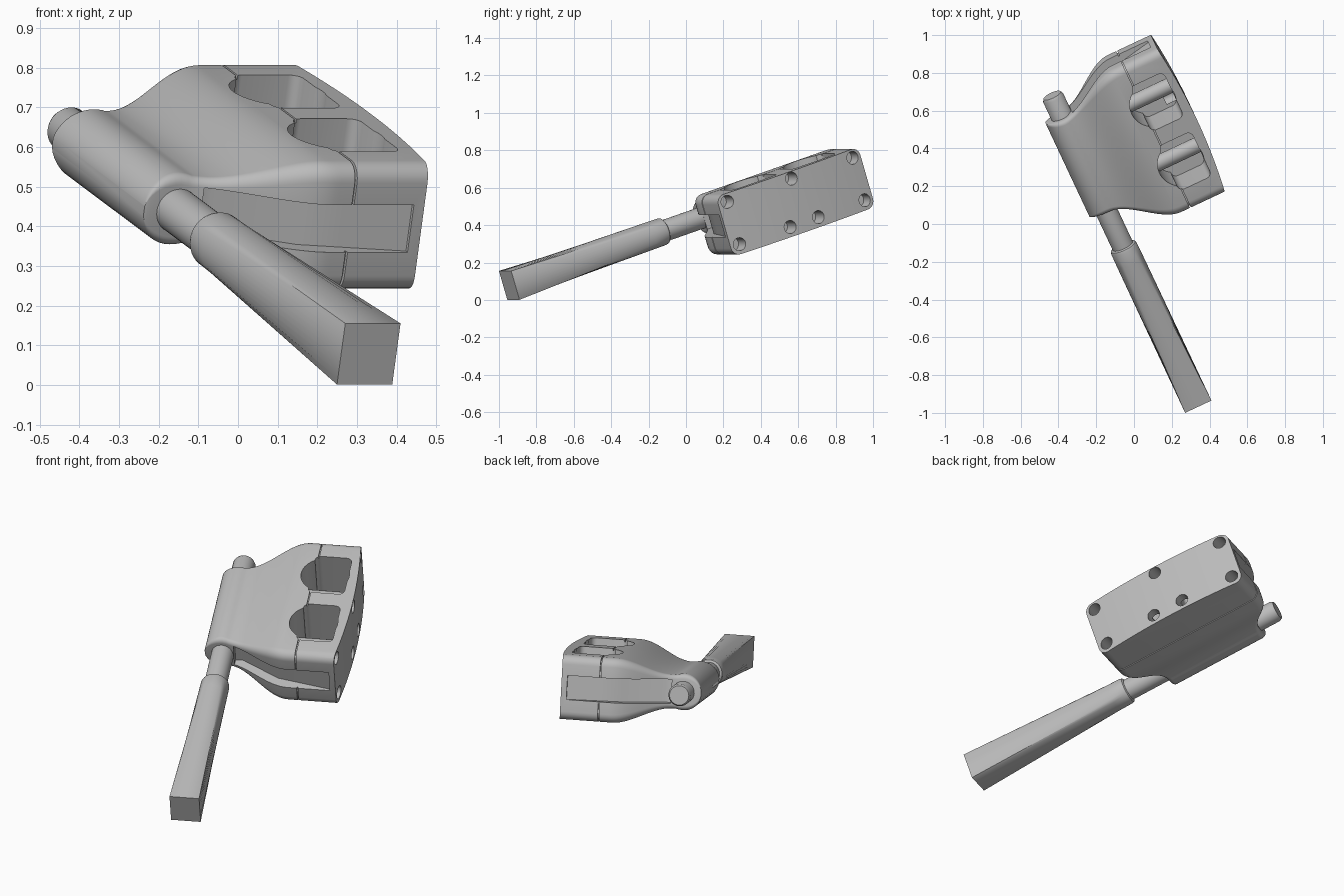
import bpy, bmesh, math
from mathutils import Matrix, Vector

cube = bpy.data.objects.get("Cube")
if cube:
    bpy.data.objects.remove(cube, do_unlink=True)

# Working frame: x across, y along the handle, z through the thickness
A = Vector((-0.405, 0.862, 0.303)).normalized()
C = Vector((A.y, -A.x, 0)).normalized()
B = C.cross(A)
FRAME = Matrix((C, A, B)).transposed().to_4x4()
FRAME.translation = (0.33, -0.945, 0.078)
MID = 1.475          # middle of the housing along the handle

grey = bpy.data.materials.new("plain_grey")
grey.use_nodes = True
grey.diffuse_color = (0.5, 0.5, 0.5, 1)
grey.node_tree.nodes["Principled BSDF"].inputs["Base Color"].default_value = (0.5, 0.5, 0.5, 1)


def skin(name, rings):
    """Closed surface through rings of equal point count."""
    bm = bmesh.new()
    loops = [[bm.verts.new(p) for p in ring] for ring in rings]
    n = len(loops[0])
    for a, b in zip(loops, loops[1:]):
        for i in range(n):
            bm.faces.new((a[i], a[(i + 1) % n], b[(i + 1) % n], b[i]))
    bm.faces.new(loops[0][::-1])
    bm.faces.new(loops[-1])
    bmesh.ops.recalc_face_normals(bm, faces=bm.faces)
    me = bpy.data.meshes.new(name)
    bm.to_mesh(me)
    bm.free()
    ob = bpy.data.objects.new(name, me)
    bpy.context.collection.objects.link(ob)
    me.materials.append(grey)
    return ob


def prism(name, outline, low, high):
    return skin(name, [[(x, y, z) for x, y in outline] for z in (low, high)])


def rod(name, start, end, r, sides=32):
    """Round bar between two points."""
    start, end = Vector(start), Vector(end)
    q = (end - start).to_track_quat('Z', 'Y')
    ring = [q @ Vector((r * math.cos(t), r * math.sin(t), 0))
            for t in (2 * math.pi * i / sides for i in range(sides))]
    return skin(name, [[p + c for p in ring] for c in (start, end)])


def rounded(w, h, r, steps=7):
    pts = []
    for k, (sx, sy) in enumerate(((1, 1), (-1, 1), (-1, -1), (1, -1))):
        for i in range(steps):
            t = math.pi / 2 * (k + i / (steps - 1))
            pts.append((sx * (w - r) + r * math.cos(t), sy * (h - r) + r * math.sin(t)))
    return pts


def apply(ob, cutter, operation='DIFFERENCE'):
    m = ob.modifiers.new("cut", 'BOOLEAN')
    m.object, m.operation, m.solver = cutter, operation, 'EXACT'
    bpy.context.view_layer.objects.active = ob
    bpy.ops.object.modifier_apply(modifier=m.name)


def ease(t):
    t = max(0, min(1, t))
    return t * t * (3 - 2 * t)


def shell(name, stations, inset=0):
    """Housing skin: sleeve on the left swelling into a block on the right."""
    rings = []
    for u in stations:
        sleeve = math.sqrt(max(0, 0.095 ** 2 - u * u))
        swell = 0.088 + 0.08 * ease((u - 0.06) / 0.28) if u > 0.02 else 0
        h = max(sleeve, swell) - inset
        length = 0.285 + 0.155 * ease(u / 0.36) - inset
        rings.append([(u, MID + y, z) for y, z in rounded(length, h, 0.27 * h)])
    return skin(name, rings)


# Housing pieces
curl = [-0.095 * math.cos(math.pi / 2 * i / 10) for i in range(1, 11)]
cover = shell("clamp_cover", curl + [0.02 + 0.387 * i / 30 for i in range(31)])
block = shell("mounting_block", [0.413, 0.5, 0.7])
gasket = shell("seam_gasket", [0.402, 0.418], 0.01)
housing = [cover, block, gasket]

# Bowed mounting face
R = 3.2
arc = [(0.64 - R + R * math.cos(t), MID + R * math.sin(t))
       for t in (-0.2 + 0.4 * i / 48 for i in range(49))]
bow = prism("bow_cutter", arc + [(0.3, 2.2), (0.3, 0.8)], -0.4, 0.4)
apply(block, bow, 'INTERSECT')
cutters = [bow]

# Tapering recesses in both ends between the upper and lower lips
for s in (-1, 1):
    plan = [(0.58, 0.43), (0.3, 0.375), (0.1, 0.26), (0.06, 0.26), (0.06, 0.6), (0.58, 0.6)]
    c = prism("end_recess_cutter", [(u, MID + s * v) for u, v in plan], -0.06, 0.065)
    cutters.append(c)
    for ob in (cover, block, gasket):
        apply(ob, c)

# Two pockets open at the top, each with a scallop into the cover
for s in (-1, 1):
    y = MID + s * 0.182
    box = prism("pocket_cutter", [(0.49 + a, y + b) for a, b in rounded(0.095, 0.137, 0.03)], -0.09, 0.3)
    scallop = rod("scallop_cutter", (0.465, y, -0.09), (0.465, y, 0.31), 0.125, 48)
    cutters += [box, scallop]
    for ob in housing:
        apply(ob, box)
        apply(ob, scallop)

# Screw holes in the mounting face
holes = [(s * 0.388, w) for s in (-1, 1) for w in (-0.115, 0.123)]
holes += [(0, 0.13), (-0.085, -0.115), (0.09, -0.115)]
for v, w in holes:
    c = rod("hole_cutter", (0.53, MID + v, w), (0.8, MID + v, w), 0.035, 24)
    cutters.append(c)
    apply(block, c)

for c in cutters:
    bpy.data.objects.remove(c, do_unlink=True)

parts = list(housing)

# Pins lying across the pockets
for s, side in ((-1, "front"), (1, "rear")):
    y = MID + s * 0.182
    parts.append(rod(side + "_pocket_pin", (0.3, y, 0), (0.6, y, 0), 0.042))

# Shaft through the sleeve, with a softened far end
N = 40


def disc(y, r):
    return [(r * math.cos(t), y, r * math.sin(t))
            for t in (math.pi / 4 + 2 * math.pi * i / N for i in range(N))]


parts.append(skin("shaft", [disc(0.9, 0.058), disc(1.87, 0.058), disc(1.885, 0.05)]))

# Handle: square end changing to a round collar
square = []
for x, y, z in disc(0, 1):
    k = max(abs(x), abs(z))
    t = math.atan2(min(abs(x), abs(z)), k) / (math.pi / 4)
    square.append((math.copysign(0.077 * (1 if abs(x) >= abs(z) else t), x), 0,
                   math.copysign(0.081 * (1 if abs(z) > abs(x) else t), z)))
parts.append(skin("handle", [square, disc(0.87, 0.075), disc(0.945, 0.074),
                             disc(0.957, 0.07), disc(0.962, 0.062)]))

# Shade and place everything
bpy.ops.object.select_all(action='DESELECT')
for ob in parts:
    ob.matrix_world = FRAME
    ob.select_set(True)
bpy.context.view_layer.objects.active = parts[0]
bpy.ops.object.shade_smooth_by_angle(angle=math.radians(30))
